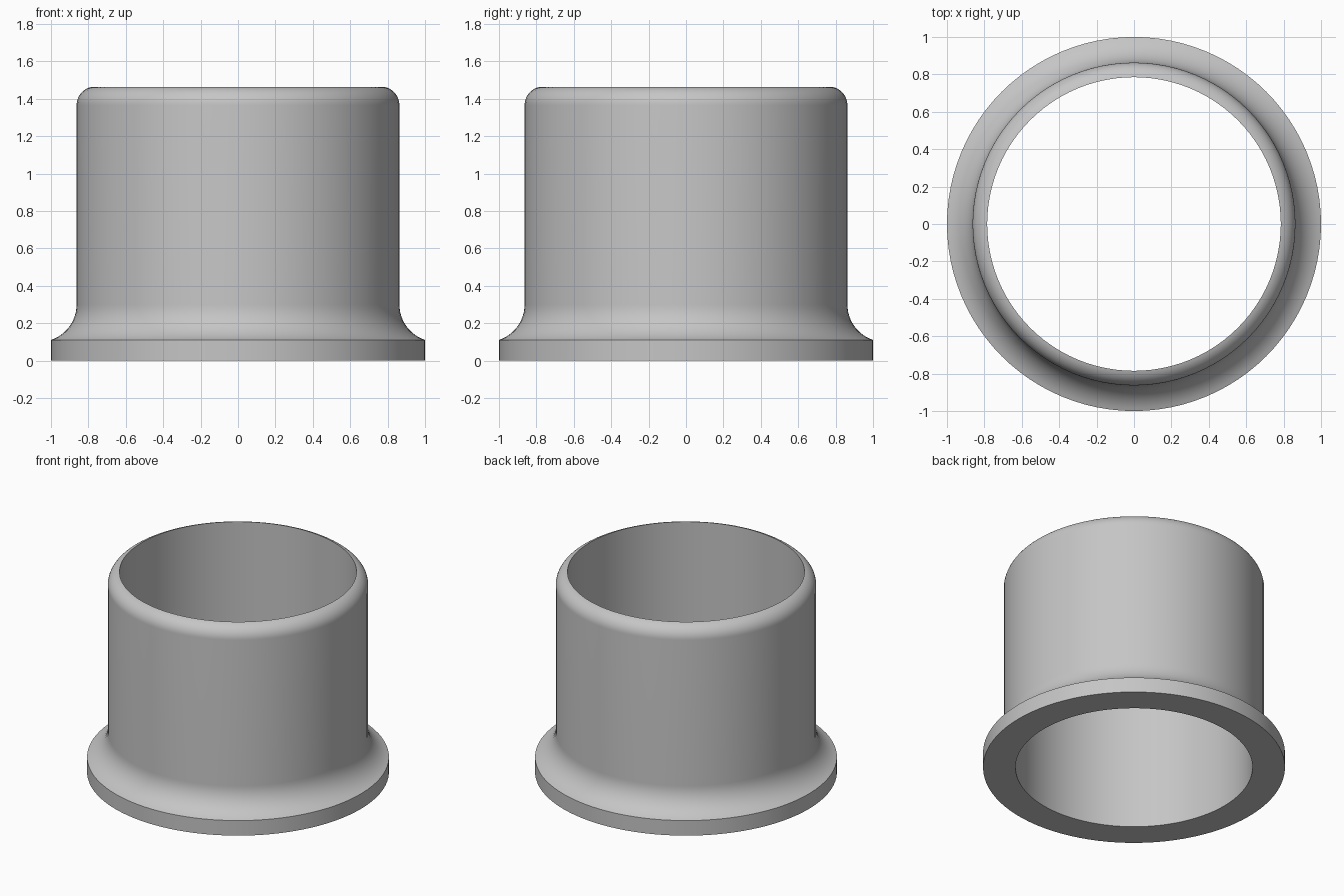
import bpy
import bmesh
from math import sin, cos, radians, sqrt, acos, degrees, tau

cube = bpy.data.objects.get("Cube")
if cube:
    bpy.data.objects.remove(cube)

SEGMENTS = 96
BORE, WALL, RIM = 0.785, 0.863, 1.0
TOP_ROUND, FILLET = 0.1, 0.2
ROUND_Z, FILLET_Z = 1.365, 0.3


def arc(cx, cz, radius, start, end, steps):
    """Points (r, z) along an arc, angles in degrees."""
    angles = [radians(start + (end - start) * i / steps) for i in range(steps + 1)]
    return [(cx + radius * cos(a), cz + radius * sin(a)) for a in angles]


# Wall cross-section: flange, concave fillet, sleeve, rounded lip, bore
fillet_x = WALL + FILLET
flange_angle = 360 - degrees(acos((RIM - fillet_x) / FILLET))
lip_x = WALL - TOP_ROUND
lip_angle = degrees(acos((BORE - lip_x) / TOP_ROUND))
profile = [(BORE, 0), (RIM, 0)]
profile += arc(fillet_x, FILLET_Z, FILLET, flange_angle, 180, 12)
profile += arc(lip_x, ROUND_Z, TOP_ROUND, 0, lip_angle, 10)

# Revolve the closed cross-section about the vertical axis
bm = bmesh.new()
verts = [bm.verts.new((r, 0, z)) for r, z in profile]
edges = [bm.edges.new((v, verts[(i + 1) % len(verts)])) for i, v in enumerate(verts)]
bmesh.ops.spin(bm, geom=verts + edges, cent=(0, 0, 0), axis=(0, 0, 1),
               angle=tau, steps=SEGMENTS, use_duplicate=False)
bmesh.ops.remove_doubles(bm, verts=bm.verts[:], dist=0.0005)
bmesh.ops.recalc_face_normals(bm, faces=bm.faces[:])
mesh = bpy.data.meshes.new("flanged_bushing")
bm.to_mesh(mesh)
bm.free()

bushing = bpy.data.objects.new("flanged_bushing", mesh)
bpy.context.collection.objects.link(bushing)

# Plain grey material
grey = bpy.data.materials.new("grey_metal")
grey.use_nodes = True
colour = (0.56, 0.56, 0.56, 1)
grey.diffuse_color = colour
grey.node_tree.nodes["Principled BSDF"].inputs["Base Color"].default_value = colour
mesh.materials.append(grey)

# Smooth curves, crisp flange and bore edges
bpy.ops.object.select_all(action="DESELECT")
bushing.select_set(True)
bpy.context.view_layer.objects.active = bushing
bpy.ops.object.shade_smooth_by_angle(angle=radians(30))
